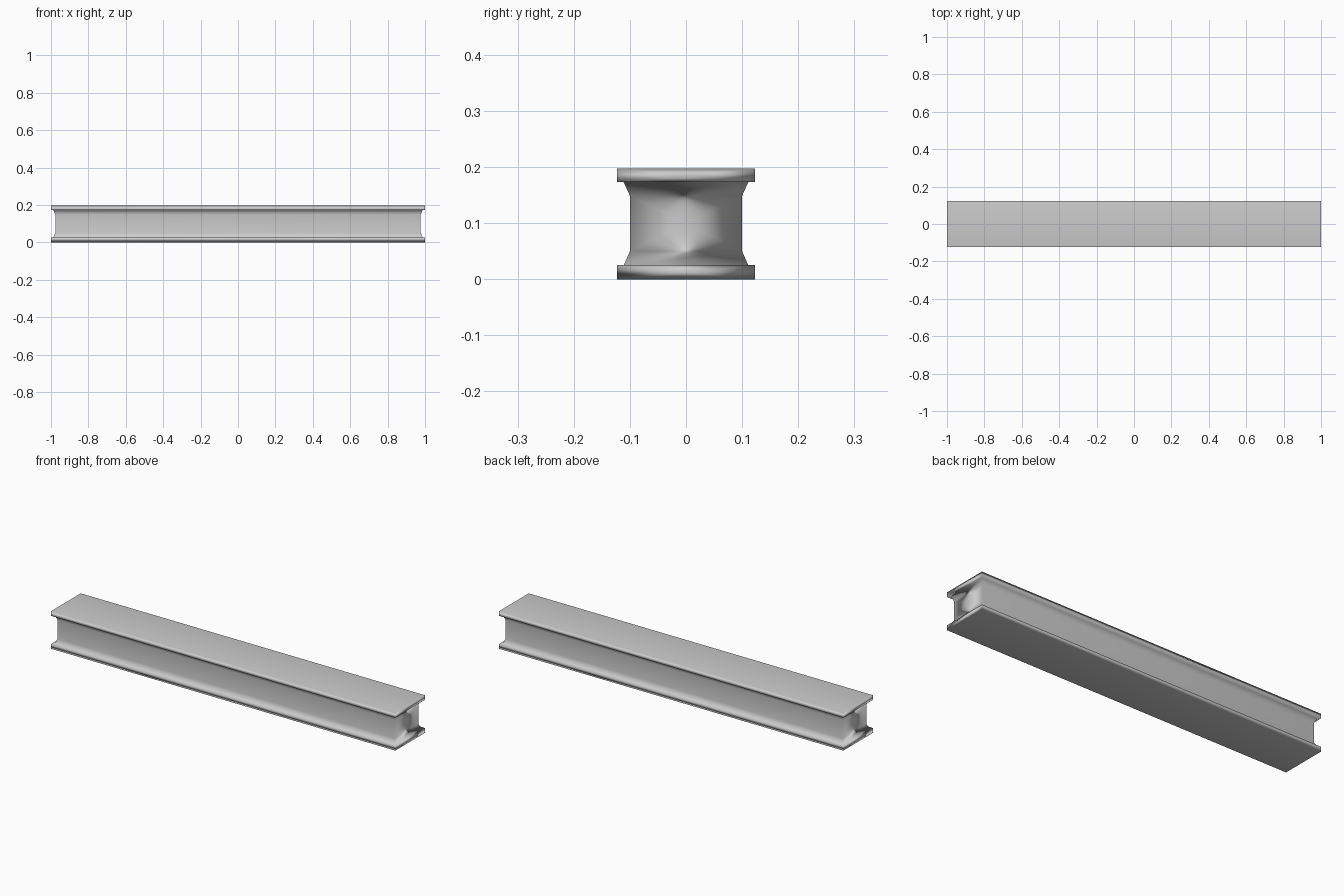
import bpy, bmesh

if "Cube" in bpy.data.objects:
    bpy.data.objects.remove(bpy.data.objects["Cube"])

L, W = 1.0, 0.123   # half length, half width

# Stepped profile: (inset from the outer edge, height)
profile = [(0, 0), (0, 0.025), (0.012, 0.025), (0.023, 0.05),
           (0.023, 0.149), (0.012, 0.173), (0, 0.173), (0, 0.197)]

bm = bmesh.new()

# Stacked rectangular rings, notched on the ends as well as the sides
rings = []
for d, z in profile:
    x, y = L - d, W - d
    rings.append([bm.verts.new((sx * x, sy * y, z))
                  for sx, sy in ((-1, -1), (1, -1), (1, 1), (-1, 1))])
for a, b in zip(rings, rings[1:]):
    for i in range(4):
        j = (i + 1) % 4
        bm.faces.new((a[i], a[j], b[j], b[i]))
bm.faces.new(rings[0][::-1])
bm.faces.new(rings[-1])
bm.normal_update()

# Centre points on the upright end faces
ends = [f for f in bm.faces if abs(f.normal.x) > 0.99]
bmesh.ops.poke(bm, faces=ends)
bmesh.ops.recalc_face_normals(bm, faces=bm.faces)
for f in bm.faces:
    f.smooth = True

mesh = bpy.data.meshes.new("flanged_beam")
bm.to_mesh(mesh)
bm.free()
beam = bpy.data.objects.new("flanged_beam", mesh)
bpy.context.collection.objects.link(beam)

# Large faces dominate the smooth shading
wn = beam.modifiers.new("soft_edges", 'WEIGHTED_NORMAL')
wn.mode = 'FACE_AREA'
wn.weight = 50
